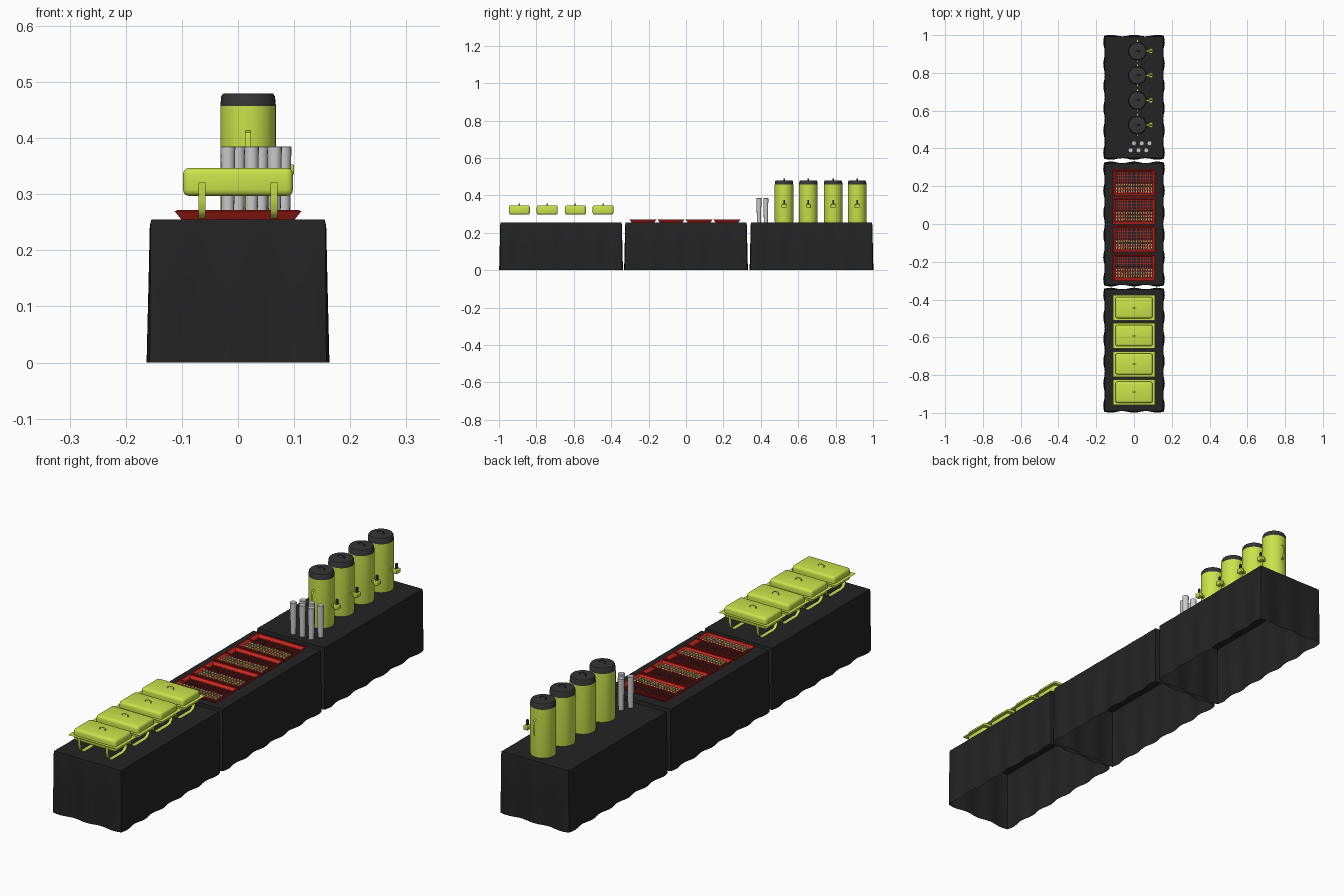
import bpy, bmesh, math, random
from mathutils import Vector, Matrix

if "Cube" in bpy.data.objects:
    bpy.data.objects.remove(bpy.data.objects["Cube"])

random.seed(4)


def material(name, rgb):
    m = bpy.data.materials.new(name)
    m.diffuse_color = (*rgb, 1)
    m.use_nodes = True
    m.node_tree.nodes["Principled BSDF"].inputs["Base Color"].default_value = m.diffuse_color
    return m


LIME = material("lime", (0.60, 0.77, 0.07))
CLOTH = material("black_cloth", (0.017, 0.017, 0.017))
DARK = material("dark_plastic", (0.035, 0.035, 0.035))
RED = material("red", (0.6, 0.02, 0.015))
TAN = material("bread_tan", (0.72, 0.42, 0.17))
TOP = 0.255


def finish(name, bm, mat=None, smooth=False):
    me = bpy.data.meshes.new(name)
    bm.to_mesh(me)
    bm.free()
    ob = bpy.data.objects.new(name, me)
    bpy.context.collection.objects.link(ob)
    if mat:
        me.materials.append(mat)
    if smooth:
        bpy.ops.object.select_all(action='DESELECT')
        ob.select_set(True)
        bpy.context.view_layer.objects.active = ob
        bpy.ops.object.shade_smooth_by_angle(angle=math.radians(40))
    return ob


def loft(bm, rings, cap_start=True, cap_end=True):
    vs = [[bm.verts.new(p) for p in r] for r in rings]
    n = len(vs[0])
    for a, b in zip(vs, vs[1:]):
        for i in range(n):
            bm.faces.new((a[i], a[(i + 1) % n], b[(i + 1) % n], b[i]))
    if cap_start:
        bm.faces.new(vs[0][::-1])
    if cap_end:
        bm.faces.new(vs[-1])


def lathe(name, profile, x, y, mat=None, sides=24):
    bm = bmesh.new()
    angs = [2 * math.pi * i / sides for i in range(sides)]
    loft(bm, [[(x + r * math.cos(a), y + r * math.sin(a), z) for a in angs]
              for r, z in profile])
    return finish(name, bm, mat, True)


def add_box(bm, centre, size):
    m = Matrix.Translation(centre) @ Matrix.Diagonal((*size, 1))
    return bmesh.ops.create_cube(bm, size=1, matrix=m)


def box(name, centre, size, mat, bevel=0):
    bm = bmesh.new()
    add_box(bm, centre, size)
    if bevel:
        bmesh.ops.bevel(bm, geom=bm.edges[:], offset=bevel, segments=3,
                        profile=0.5, affect='EDGES')
    return finish(name, bm, mat, bevel > 0)


# thin strip swept along a path, given a width vector
def strip(name, path, width, mat, origin=(0, 0, 0)):
    bm = bmesh.new()
    o, w = Vector(origin), Vector(width) / 2
    rows = [(bm.verts.new(o + Vector(p) - w), bm.verts.new(o + Vector(p) + w))
            for p in path]
    for a, b in zip(rows, rows[1:]):
        bm.faces.new((a[0], a[1], b[1], b[0]))
    return finish(name, bm, mat, True)


# small arched handle on top of lids, edge-on from the front
def lid_handle(name, x, y, z, mat):
    path = [(-.014, 0, 0), (-.012, 0, .007), (-.007, 0, .01),
            (.007, 0, .01), (.012, 0, .007), (.014, 0, 0)]
    strip(name, path, (0, .008, 0), mat, (x, y, z))


# draped table cloth, open below, ripples growing towards the floor
def table_cloth(name, cy):
    hx, hy = 0.155, 0.323
    base = []
    sides = [((-hx, -hy), (hx, -hy), (0, -1), 16, 2.5),
             ((hx, -hy), (hx, hy), (1, 0), 40, 5.5),
             ((hx, hy), (-hx, hy), (0, 1), 16, 2.5),
             ((-hx, hy), (-hx, -hy), (-1, 0), 40, 5.5)]
    for a, b, n, steps, waves in sides:
        for i in range(steps):
            t = i / steps
            p = (a[0] + (b[0] - a[0]) * t, a[1] + (b[1] - a[1]) * t)
            base.append((p, n if i else (math.copysign(.7, p[0]), math.copysign(.7, p[1])),
                         math.sin(2 * math.pi * waves * t)))
    rings = []
    for z, out, amp in [(0, .0035, .0045), (.13, .002, .0028),
                        (TOP - .012, .001, .0012), (TOP, -.001, .0005)]:
        rings.append([(p[0] + n[0] * (out + amp * s), cy + p[1] + n[1] * (out + amp * s), z)
                      for p, n, s in base])
    bm = bmesh.new()
    loft(bm, rings, cap_start=False)
    finish(name, bm, CLOTH, True)


for i, cy in enumerate((-0.668, 0, 0.671)):
    table_cloth(f"table_cloth_{i}", cy)

# chafing dishes
for i, y in enumerate((-.891, -.742, -.591, -.443)):
    box(f"warming_dish_{i}", (0, y, .322), (.196, .112, .05), LIME, .011)
    strip(f"dish_rim_{i}", [(-.112, 0, 0), (.112, 0, 0)], (0, .136, 0), LIME, (0, y, .321))
    lid_handle(f"dish_handle_{i}", 0, y, .346, LIME)
    half = [(.064, .321), (.062, .29), (.058, .27), (.049, .26), (.035, .257)]
    path = [(0, -a, z) for a, z in half] + [(0, a, z) for a, z in half[::-1]]
    for s in (-1, 1):
        strip(f"dish_stand_{i}_{'left' if s < 0 else 'right'}", path, (.013, 0, 0),
              LIME, (s * .064, y, 0))

# red trays with wire grid and rows of bread
for i, y in enumerate((-.23, -.08, .07, .219)):
    hx, hy = .113, .072
    bm = bmesh.new()
    rings = []
    for d, z in ((.012, TOP), (0, .27), (.004, .27), (.015, TOP + .002)):
        rings.append([(sx * (hx - d), y + sy * (hy - d), z)
                      for sx, sy in ((-1, -1), (1, -1), (1, 1), (-1, 1))])
    loft(bm, rings, False, False)
    finish(f"tray_side_{i}", bm, RED)

    bm = bmesh.new()
    for k in range(8):
        add_box(bm, (0, y - .054 + k * .0154, .259), (.2, .0025, .002))
    for k in range(17):
        add_box(bm, (-.096 + k * .012, y, .259), (.002, .118, .002))
    for yy in (-.068, .004, .068):
        add_box(bm, (0, y + yy, .2705), (.22, .004, .003))
    finish(f"tray_grid_{i}", bm, RED)

    bm = bmesh.new()
    for row in (-.046, -.03, -.012):
        for k in range(15):
            m = (Matrix.Translation((-.091 + k * .013, y + row, .2645))
                 @ Matrix.Rotation(random.uniform(-.3, .3), 4, 'Z')
                 @ Matrix.Diagonal((.0062, .0085, .0055, 1)))
            bmesh.ops.create_icosphere(bm, subdivisions=1, radius=1, matrix=m)
    finish(f"bread_{i}", bm, TAN, True)

# stacked cups
for row, (y, xs) in enumerate(((.39, (-.018, .024, .065)), (.427, (.0, .041, .082)))):
    for k, x in enumerate(xs):
        lathe(f"cup_stack_{row}_{k}", [(.0108, TOP), (.0132, .384), (.012, .385)],
              x, y, None, 16)

# drink urns
UX = .018
for i, y in enumerate((.524, .654, .787, .915)):
    lathe(f"urn_body_{i}", [(.0485, TOP), (.0495, .26), (.0495, .457)], UX, y, LIME, 32)
    lathe(f"urn_lid_{i}", [(.0495, .457), (.048, .474), (.045, .479), (.038, .48)],
          UX, y, DARK, 32)
    lid_handle(f"urn_lid_handle_{i}", UX, y, .48, DARK)
    for s in (-1, 1):
        path = [(0, s * .048, .345), (0, s * .058, .35), (0, s * .061, .365),
                (0, s * .061, .4), (0, s * .058, .41), (0, s * .048, .414)]
        strip(f"urn_grip_{i}_{'front' if s < 0 else 'back'}", path, (.009, 0, 0),
              LIME, (UX, y, 0))
    box(f"tap_pipe_{i}", (.073, y, .345), (.025, .01, .01), LIME)
    box(f"tap_spout_{i}", (.09, y, .344), (.02, .027, .018), LIME, .003)
    box(f"tap_lever_{i}", (.09, y, .363), (.008, .008, .022), DARK)
